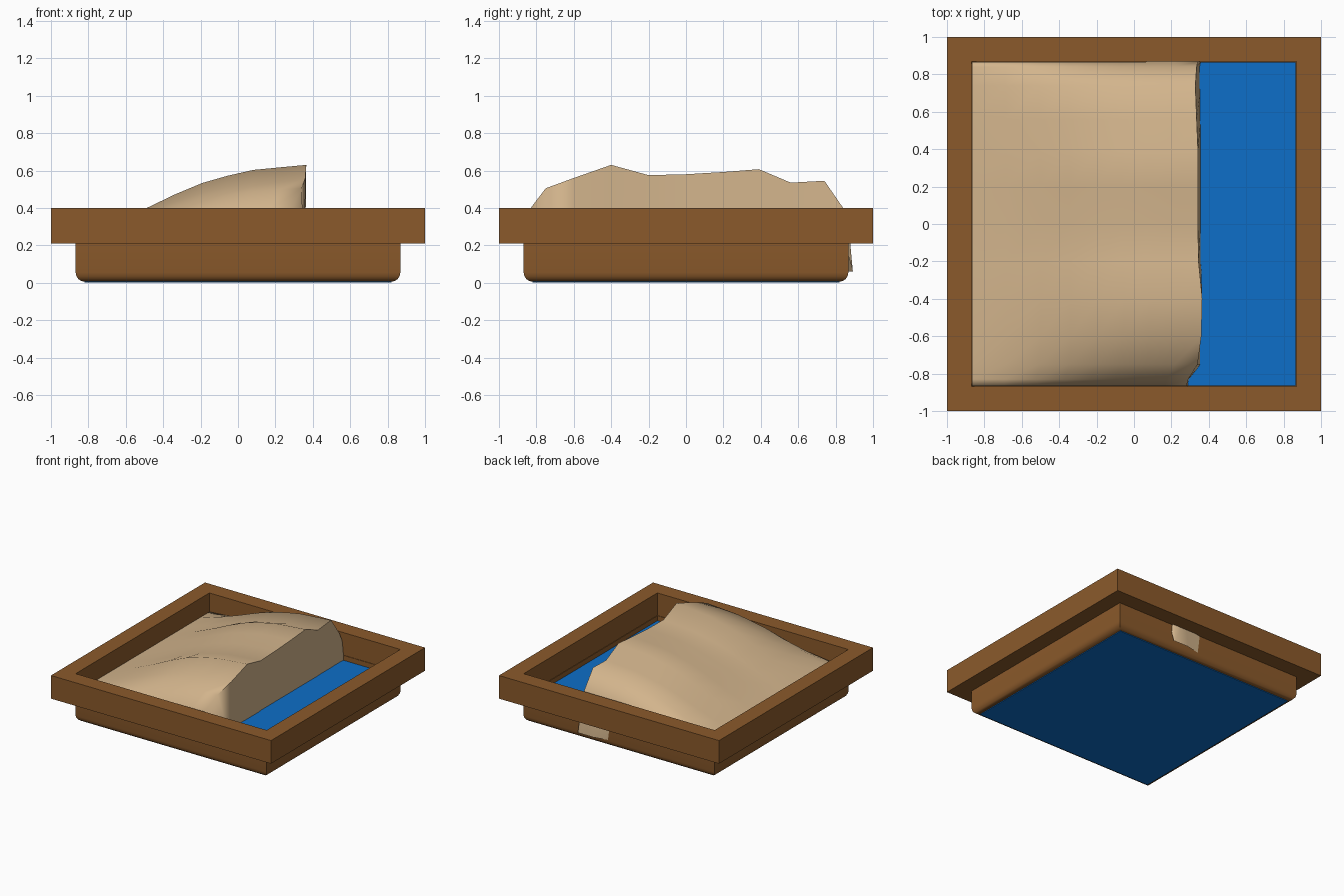
import bpy, bmesh, math

if "Cube" in bpy.data.objects:
    bpy.data.objects.remove(bpy.data.objects["Cube"])


def material(name, rgb):
    m = bpy.data.materials.new(name)
    m.diffuse_color = (*rgb, 1)
    m.use_nodes = True
    m.node_tree.nodes["Principled BSDF"].inputs["Base Color"].default_value = m.diffuse_color
    return m


WOOD = material("brown wood", (0.258, 0.102, 0.024))
SAND = material("tan sand", (0.645, 0.456, 0.262))
BLUE = material("blue base", (0.004, 0.156, 0.578))


def make_object(name, bm, mat, angle):
    me = bpy.data.meshes.new(name)
    bm.normal_update()
    bm.to_mesh(me)
    bm.free()
    me.materials.append(mat)
    ob = bpy.data.objects.new(name, me)
    bpy.context.collection.objects.link(ob)
    bpy.ops.object.select_all(action='DESELECT')
    ob.select_set(True)
    bpy.context.view_layer.objects.active = ob
    bpy.ops.object.shade_smooth_by_angle(angle=math.radians(angle))
    return ob


def square_loft(name, profile, mat, closed=False):
    """Sweep (half width, z) points around a square."""
    bm = bmesh.new()
    rings = [[bm.verts.new((sx * r, sy * r, z))
              for sx, sy in ((-1, -1), (1, -1), (1, 1), (-1, 1))]
             for r, z in profile]
    pairs = list(zip(rings, rings[1:]))
    if closed:
        pairs.append((rings[-1], rings[0]))
    for a, b in pairs:
        for i in range(4):
            j = (i + 1) % 4
            bm.faces.new((a[i], a[j], b[j], b[i]))
    return make_object(name, bm, mat, 35)


def plate(name, half, z0, z1, mat):
    bm = bmesh.new()
    bmesh.ops.create_cube(bm, size=1)
    for v in bm.verts:
        v.co = (v.co.x * 2 * half, v.co.y * 2 * half, z1 if v.co.z > 0 else z0)
    return make_object(name, bm, mat, 30)


# Wide wooden rim, square in section with mitred corners
square_loft("rim", [(1, 0.21), (1, 0.4), (0.868, 0.4), (0.868, 0.21)], WOOD, True)

# Tray walls with a rounded lower edge
arc = [(0.818 + 0.05 * math.sin(a), 0.055 - 0.05 * math.cos(a))
       for a in (math.radians(d) for d in (0, 22.5, 45, 67.5, 90))]
square_loft("tray_wall", arc + [(0.868, 0.215), (0.864, 0.215), (0.864, 0.17)], WOOD)

# Blue underside and water surface
plate("underside", 0.822, 0.0, 0.009, BLUE)
plate("water", 0.8655, 0.167, 0.175, BLUE)

# Sand dune: rows of (y, crest height, crest x); columns of (t across, rise)
ROWS = [(-0.867, 0.33, 0.28), (-0.83, 0.40, 0.29), (-0.75, 0.505, 0.34),
        (-0.6, 0.56, 0.36), (-0.4, 0.63, 0.365), (-0.2, 0.575, 0.345),
        (0.0, 0.58, 0.342), (0.2, 0.592, 0.342), (0.39, 0.607, 0.342),
        (0.56, 0.535, 0.335), (0.74, 0.545, 0.328), (0.84, 0.40, 0.335),
        (0.867, 0.33, 0.34)]
COLS = [(0, 0), (0.15, 0.18), (0.3, 0.39), (0.43, 0.59), (0.55, 0.75),
        (0.66, 0.85), (0.77, 0.93), (0.9, 0.97), (1, 1)]
LEFT, EDGE_Z, FOOT_X, FOOT_Z = -0.867, 0.245, 0.358, 0.06

bm = bmesh.new()
grid = []
for y, h, cx in ROWS:
    row = [bm.verts.new((LEFT + t * (cx - LEFT), y, EDGE_Z + f * (h - EDGE_Z)))
           for t, f in COLS]
    # Steep bank down to the water
    foot = FOOT_X if y > -0.8 else 0.295
    row.append(bm.verts.new((foot, y, FOOT_Z)))
    grid.append(row)
for a, b in zip(grid, grid[1:]):
    for i in range(len(a) - 1):
        bm.faces.new((a[i], a[i + 1], b[i + 1], b[i]))
# Hidden skirts, with the small toe that pokes through the back wall
for row, back in ((grid[0], False), (grid[-1], True)):
    low = []
    for v in row:
        y = -0.86 if not back else (0.892 if v.co.x > 0.2 else 0.86)
        low.append(bm.verts.new((v.co.x, y, FOOT_Z)))
    if back:
        low[-1].co.z = 0.06
        row[-1].co.z = 0.15
    for i in range(len(row) - 1):
        q = (row[i], row[i + 1], low[i + 1], low[i])
        bm.faces.new(q if back else q[::-1])
make_object("sand_dune", bm, SAND, 89)
